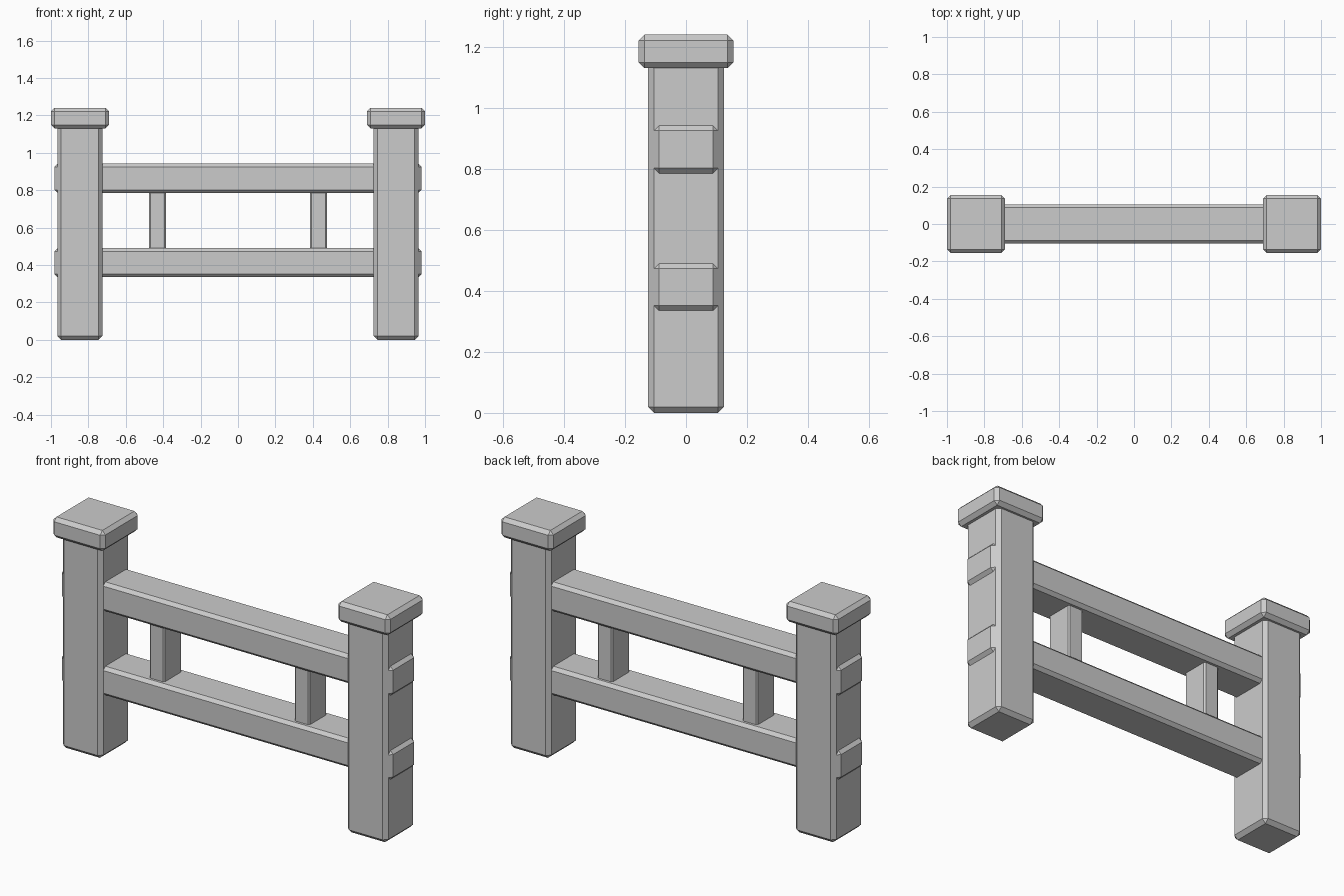
import bpy

if "Cube" in bpy.data.objects:
    bpy.data.objects.remove(bpy.data.objects["Cube"], do_unlink=True)

# Single grey finish
grey = bpy.data.materials.new("plain_grey")
grey.use_nodes = True
colour = (0.6, 0.6, 0.6, 1)
grey.diffuse_color = colour
grey.node_tree.nodes["Principled BSDF"].inputs["Base Color"].default_value = colour


def beam(name, low, high, chamfer):
    """Box between two corners with chamfered edges."""
    bpy.ops.mesh.primitive_cube_add(size=1, location=[(a + b) / 2 for a, b in zip(low, high)])
    obj = bpy.context.object
    obj.name = name
    obj.scale = [b - a for a, b in zip(low, high)]
    bpy.ops.object.transform_apply(location=False, rotation=False, scale=True)
    obj.data.materials.append(grey)
    if chamfer:
        mod = obj.modifiers.new("chamfer", 'BEVEL')
        mod.width = chamfer
        mod.segments = 1
    return obj


def pair(name, x0, x1, half_y, z0, z1, chamfer):
    """The same upright on the left (+x) and right (-x)."""
    beam("left_" + name, (x0, -half_y, z0), (x1, half_y, z1), chamfer)
    beam("right_" + name, (-x1, -half_y, z0), (-x0, half_y, z1), chamfer)


# Posts, caps and short uprights between the rails
pair("post", 0.725, 0.965, 0.125, 0, 1.16, 0.02)
pair("post_cap", 0.69, 1.0, 0.155, 1.13, 1.24, 0.019)
pair("baluster", 0.385, 0.475, 0.075, 0.46, 0.81, 0.008)

# Rails running through both posts
for name, z0, z1 in (("lower_rail", 0.335, 0.49), ("upper_rail", 0.785, 0.942)):
    beam(name, (-0.982, -0.105, z0), (0.982, 0.105, z1), 0.017)
